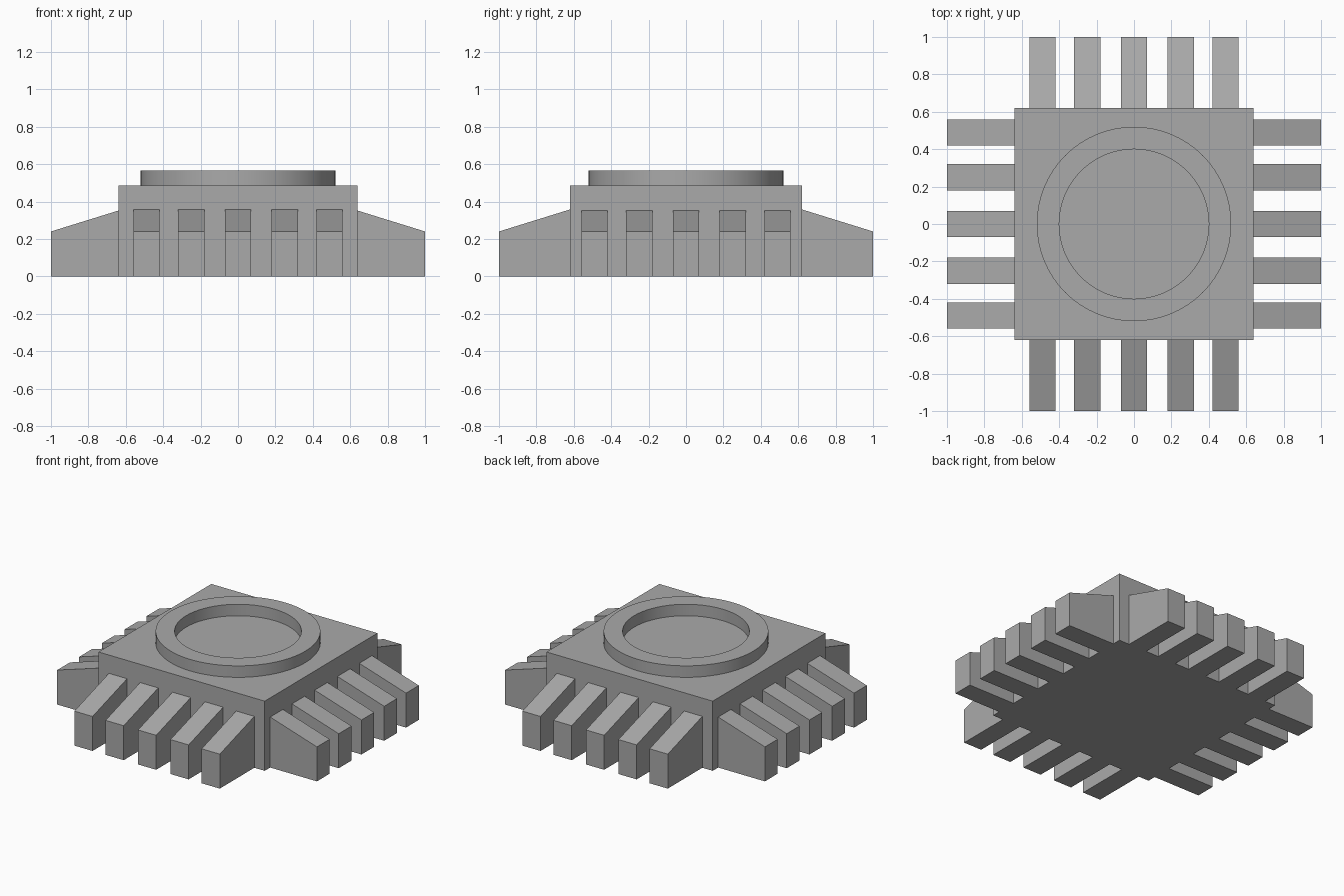
import bpy, bmesh, math
from mathutils import Matrix, Vector

cube = bpy.data.objects.get("Cube")
if cube:
    bpy.data.objects.remove(cube)

GREY = (0.40, 0.40, 0.40, 1)
mat = bpy.data.materials.new("mid grey")
mat.use_nodes = True
mat.diffuse_color = GREY
mat.node_tree.nodes["Principled BSDF"].inputs["Base Color"].default_value = GREY

HALF_X, HALF_Y, TOP = 0.64, 0.62, 0.485


def finish(name, bm):
    bmesh.ops.recalc_face_normals(bm, faces=bm.faces)
    mesh = bpy.data.meshes.new(name)
    bm.to_mesh(mesh)
    bm.free()
    mesh.materials.append(mat)
    obj = bpy.data.objects.new(name, mesh)
    bpy.context.collection.objects.link(obj)
    return obj


def fin(name, inner, offset, turn):
    """Sloped fin pointing along +x, then turned about z."""
    slope_top = 0.24 + (1 - inner) * 0.31
    profile = [(inner, 0), (1, 0), (1, 0.24), (inner, slope_top)]
    bm = bmesh.new()
    face = bm.faces.new([bm.verts.new((x, offset - 0.07, z)) for x, z in profile])
    side = bmesh.ops.extrude_face_region(bm, geom=[face])
    moved = [v for v in side["geom"] if isinstance(v, bmesh.types.BMVert)]
    bmesh.ops.translate(bm, verts=moved, vec=(0, 0.14, 0))
    bmesh.ops.transform(bm, matrix=Matrix.Rotation(turn, 4, "Z"), verts=bm.verts)
    return finish(name, bm)


# Main block
bm = bmesh.new()
bmesh.ops.create_cube(bm, size=1)
bmesh.ops.scale(bm, verts=bm.verts, vec=(2 * HALF_X, 2 * HALF_Y, TOP))
bmesh.ops.translate(bm, verts=bm.verts, vec=(0, 0, TOP / 2))
finish("base_block", bm)

# Five fins on each of the four sides
sides = [("left", HALF_X), ("back", HALF_Y), ("right", HALF_X), ("front", HALF_Y)]
for i, (side_name, inner) in enumerate(sides):
    for n, offset in enumerate((-0.49, -0.25, 0, 0.25, 0.49), 1):
        fin(f"{side_name}_fin_{n}", inner, offset, i * math.pi / 2)

# Raised ring, a rectangular section spun about z
bm = bmesh.new()
section = [(0.40, TOP), (0.52, TOP), (0.52, 0.565), (0.40, 0.565)]
verts = [bm.verts.new((x, 0, z)) for x, z in section]
edges = [bm.edges.new((verts[k], verts[(k + 1) % 4])) for k in range(4)]
bmesh.ops.spin(bm, geom=verts + edges, cent=Vector(), axis=(0, 0, 1),
               angle=math.tau, steps=64, use_merge=True)
bmesh.ops.remove_doubles(bm, verts=bm.verts, dist=0.0001)
ring = finish("top_ring", bm)
bpy.context.view_layer.objects.active = ring
ring.select_set(True)
bpy.ops.object.shade_smooth_by_angle(angle=math.radians(30))
